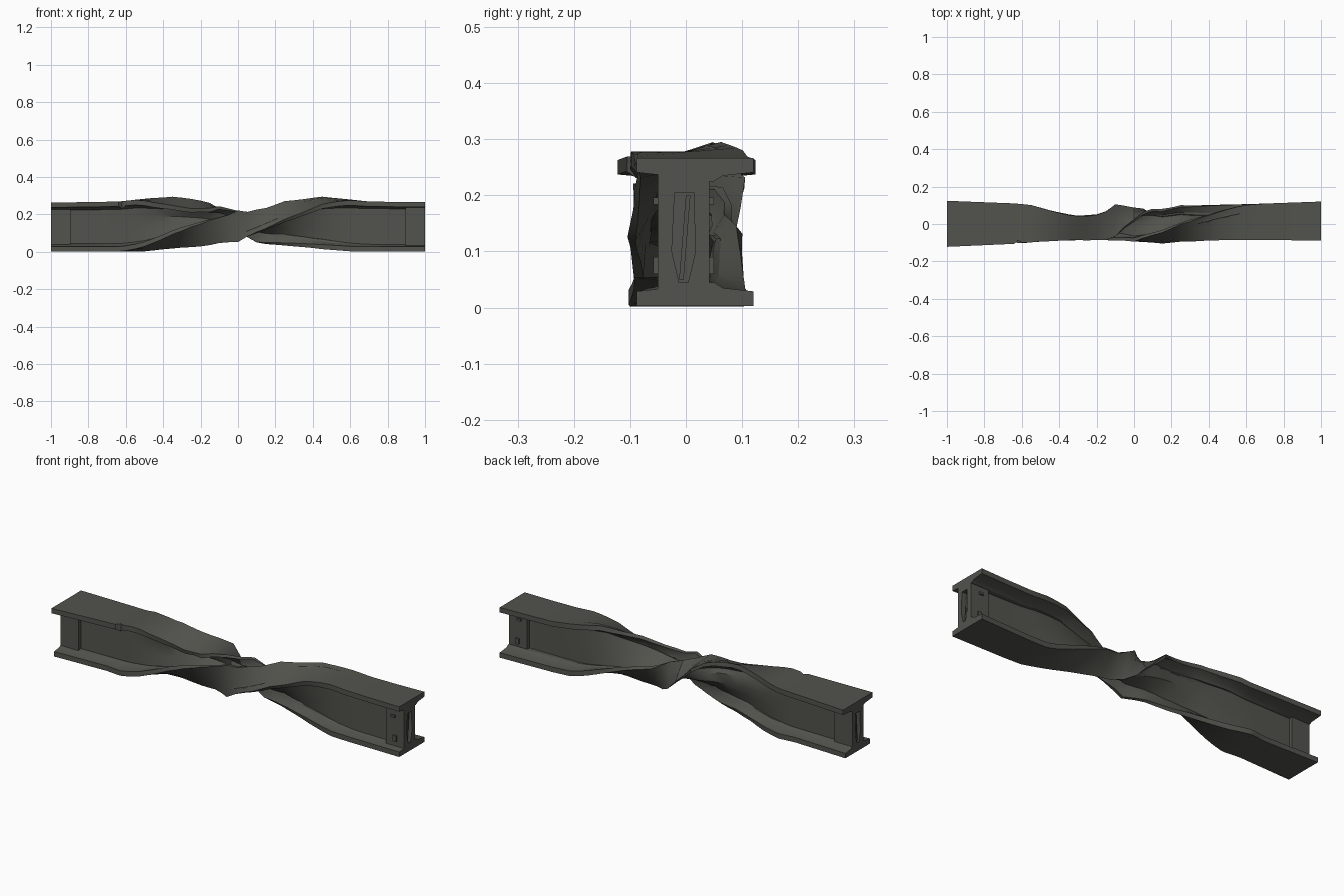
import bpy, bmesh, math, random
from mathutils import Vector

random.seed(4)
old = bpy.data.objects.get("Cube")
if old:
    bpy.data.objects.remove(old)

# One dark weathered steel colour
steel = bpy.data.materials.new("dark steel")
steel.use_nodes = True
COLOUR = (0.085, 0.086, 0.074, 1)
steel.diffuse_color = COLOUR
steel.node_tree.nodes["Principled BSDF"].inputs["Base Color"].default_value = COLOUR

MID = 0.135
HALF_WIDTH, HALF_DEPTH = 0.105, 0.132

# Outline of the crushed beam: station, front, back, bottom, top
OUTLINE = [
    (-1, -.122, .124, .002, .263), (-.64, -.106, .11, .002, .269),
    (-.5, -.094, .098, .003, .284), (-.34, -.088, .088, .02, .295),
    (-.2, -.085, .092, .03, .275), (-.1, -.087, .105, .045, .245),
    (.03, -.095, .084, .058, .211), (.15, -.104, .08, .043, .237),
    (.25, -.095, .1, .036, .27), (.45, -.086, .103, .015, .295),
    (.6, -.086, .106, .003, .28), (.72, -.086, .11, .003, .267),
    (1, -.088, .12, .003, .267)]


def smooth(t):
    t = max(0.0, min(1.0, t))
    return t * t * (3 - 2 * t)


def pinch(x):
    return smooth((0.65 - abs(x)) / 0.5)


def outline(x):
    for a, b in zip(OUTLINE, OUTLINE[1:]):
        if x <= b[0]:
            t = (x - a[0]) / (b[0] - a[0])
            return [p + (q - p) * t for p, q in zip(a[1:], b[1:])]


def twist(x, v):
    """Half a turn along the beam; the upper flange lags, then rolls over late."""
    lag = 70 * smooth((x + 0.62) / 0.5) * smooth((0.15 - x) / 0.3)
    return math.radians(180 * smooth((x + 0.66) / 1.32) - lag * smooth(v / 0.09))


def place(x, u, v):
    """Twist a section point (u across, v up) and press it into the outline."""
    a = twist(x, v)
    c, s = math.cos(a), math.sin(a)
    y = (u * c + v * s) / (HALF_WIDTH * abs(c) + HALF_DEPTH * abs(s))
    z = (v * c - u * s) / (HALF_DEPTH * abs(c) + HALF_WIDTH * abs(s))
    front, back, low, high = outline(x)
    return Vector((x, (front + back + y * (back - front)) / 2,
                   (low + high + z * (high - low)) / 2))


def finish(bm, name, angle=30):
    bmesh.ops.recalc_face_normals(bm, faces=bm.faces)
    mesh = bpy.data.meshes.new(name)
    bm.to_mesh(mesh)
    bm.free()
    obj = bpy.data.objects.new(name, mesh)
    bpy.context.collection.objects.link(obj)
    mesh.materials.append(steel)
    bpy.ops.object.select_all(action="DESELECT")
    obj.select_set(True)
    bpy.context.view_layer.objects.active = obj
    bpy.ops.object.shade_smooth_by_angle(angle=math.radians(angle))
    return obj


def loft(name, stations, section, rough=0.0):
    """Skin the section rings along the beam, with dents in the twisted part."""
    bm = bmesh.new()
    rings = []
    for x in stations:
        ring = []
        for u, v in section(x):
            d = rough * pinch(x)
            p = place(x, u + random.uniform(-d, d), v + random.uniform(-d, d) * 0.5)
            ring.append(bm.verts.new(p))
        rings.append(ring)
    for a, b in zip(rings, rings[1:]):
        for i in range(len(a)):
            j = (i + 1) % len(a)
            bm.faces.new((a[i], a[j], b[j], b[i]))
    bm.faces.new(rings[0])
    bm.faces.new(rings[-1])
    return finish(bm, name)


def flange(side):
    """Tapered flange section on one side of the web."""
    def section(x):
        half = HALF_WIDTH
        tear = 0
        if side > 0:
            tear = 0.014 if abs(x + 0.62) < 0.006 else 0
        else:
            half *= 1 - 0.17 * smooth((-0.6 - x) / 0.08)
        front, back = -half + tear, half
        pts = [(front, 0.132), (0, 0.132), (back, 0.132),
               (back, 0.106), (0.05, 0.1), (0.034, 0.09),
               (-0.034, 0.09), (-0.05, 0.1), (front, 0.106 - tear)]
        return [(u, side * v) for u, v in pts]
    return section


def web(x):
    t = 0.026
    mid = 0.018 * smooth((x - 0.4) / 0.4)
    levels = (-0.095, -0.03, 0.03, 0.06, 0.095)
    return ([(mid - t, v) for v in reversed(levels)] +
            [(mid + t, v) for v in levels])


# Twisted flanges and web
body = [-1, -0.85, -0.7, -0.64, -0.62, -0.6] + [-0.55 + 0.05 * i for i in range(23)]
body += [0.6, 0.7, 0.85, 1]
loft("upper_to_lower_flange", body, flange(1), 0.004)
loft("lower_to_upper_flange", body, flange(-1), 0.004)
loft("web", [-0.92] + [x for x in body if abs(x) < 0.9] + [0.92], web, 0.003)


# Folded metal strips along the twisted edges
def strip(name, start, end, side, edge):
    def section(x):
        k = math.sin(math.pi * (x - start) / (end - start)) + 0.05
        h, w = 0.008 * k, 0.022 * k
        u, v = edge * 0.06, side * 0.128
        return [(u - w, v), (u, v + side * h), (u + w, v)]
    steps = 9
    loft(name, [start + (end - start) * i / steps for i in range(steps + 1)], section, 0.003)


strip("front_fold", -0.1, 0.4, -1, 1)
strip("upper_fold", 0.25, 0.65, -1, -1)


# Slotted end blocks: six-sided frames around an open slot
def end_block(name, direction):
    bm = bmesh.new()
    outer = [(-0.046, 0.24), (0.046, 0.24), (0.046, MID),
             (0.046, 0.03), (-0.046, 0.03), (-0.046, MID)]
    inner = [(-0.016, 0.205), (0.018, 0.205), (0.021, 0.1),
             (0.008, 0.045), (-0.008, 0.045), (-0.021, 0.1)]
    shift = 0.0 if direction < 0 else 0.004
    rings = []
    for x in (0.895, 1.0):
        for loop in (outer, inner):
            rings.append([bm.verts.new((direction * x, y - shift, z)) for y, z in loop])
    in_outer, in_inner, end_outer, end_inner = rings
    for a, b in ((in_outer, end_outer), (in_inner, end_inner),
                 (end_outer, end_inner), (in_outer, in_inner)):
        for i in range(6):
            j = (i + 1) % 6
            bm.faces.new((a[i], a[j], b[j], b[i]))
    finish(bm, name)


def box(name, centre, size, tilt=0):
    bm = bmesh.new()
    bmesh.ops.create_cube(bm, size=1)
    for v in bm.verts:
        v.co = Vector([v.co[i] * size[i] for i in range(3)])
    obj = finish(bm, name)
    obj.location = centre
    obj.rotation_euler.x = tilt


for label, d in (("left", 1), ("right", -1)):
    end_block(label + "_end_block", d)
    box(label + "_slot_slat", (d * 0.955, -0.002, 0.125), (0.07, 0.008, 0.15), -0.08)

# Small bent lugs on the left end block
for label, y in (("front", -0.052), ("back", 0.044)):
    box(label + "_upper_lug", (0.94, y, 0.19), (0.022, 0.012, 0.012))
    box(label + "_lower_lug", (0.95, y, 0.075), (0.02, 0.012, 0.03))
